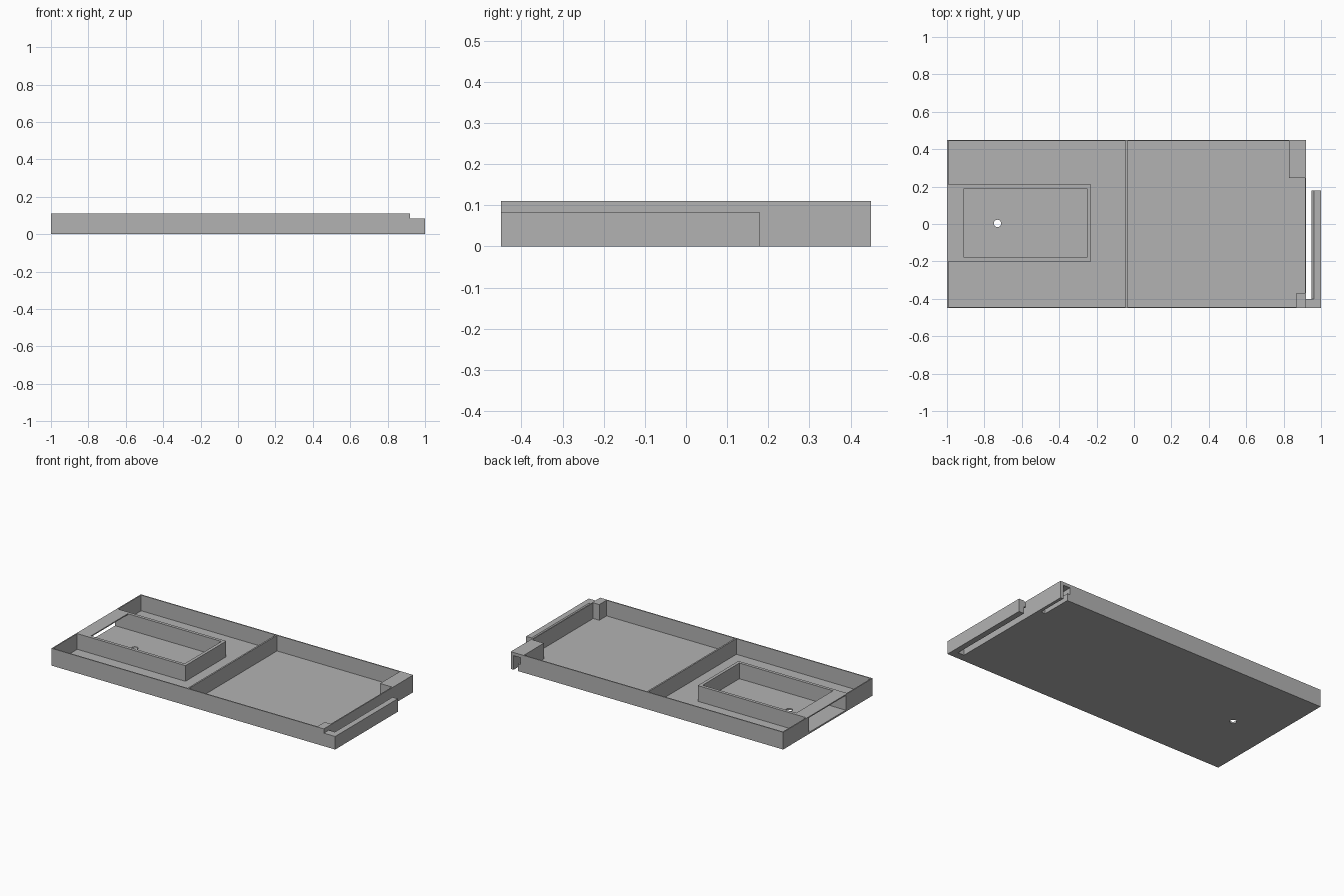
import bpy
import bmesh
from mathutils import Vector

old = bpy.data.objects.get("Cube")
if old:
    bpy.data.objects.remove(old, do_unlink=True)

grey = bpy.data.materials.new("plain_grey")
grey.use_nodes = True
COLOUR = (0.45, 0.45, 0.45, 1)
grey.diffuse_color = COLOUR
grey.node_tree.nodes["Principled BSDF"].inputs["Base Color"].default_value = COLOUR

TOP = 0.11      # rim height
FLOOR = 0.01    # floor thickness
WALL = 0.007    # rim wall thickness
LIP = 0.083     # height of the side rail


def prism(name, points, offset):
    """Extrude a flat outline into a closed solid."""
    bm = bmesh.new()
    face = bm.faces.new([bm.verts.new(p) for p in points])
    extruded = bmesh.ops.extrude_face_region(bm, geom=[face])
    moved = [v for v in extruded["geom"] if isinstance(v, bmesh.types.BMVert)]
    bmesh.ops.translate(bm, verts=moved, vec=Vector(offset))
    bmesh.ops.recalc_face_normals(bm, faces=bm.faces)
    mesh = bpy.data.meshes.new(name)
    bm.to_mesh(mesh)
    bm.free()
    mesh.materials.append(grey)
    obj = bpy.data.objects.new(name, mesh)
    bpy.context.scene.collection.objects.link(obj)
    return obj


def box(name, x0, x1, y0, y1, z0=0.0, z1=TOP):
    corners = [(x0, y0, z0), (x1, y0, z0), (x1, y1, z0), (x0, y1, z0)]
    return prism(name, corners, (0, 0, z1 - z0))


def rail(name, profile, y0, y1):
    """Extrude an x-z profile along y."""
    return prism(name, [(x, y0, z) for x, z in profile], (0, y1 - y0, 0))


# Floor, notched at the catch block, with a round hole
outline = [(-1, -0.45), (0.92, -0.45), (0.92, 0.245), (0.83, 0.245), (0.83, 0.45), (-1, 0.45)]
floor = prism("tray_floor", [(x, y, 0) for x, y in outline], (0, 0, FLOOR))
bpy.ops.mesh.primitive_cylinder_add(vertices=16, radius=0.02, depth=0.1, location=(-0.73, 0.003, 0))
cutter = bpy.context.object
cutter.hide_render = True
cut = floor.modifiers.new("hole", "BOOLEAN")
cut.operation = "DIFFERENCE"
cut.solver = "EXACT"
cut.object = cutter
evaluated = floor.evaluated_get(bpy.context.evaluated_depsgraph_get())
floor.data = bpy.data.meshes.new_from_object(evaluated)
floor.modifiers.clear()
bpy.data.objects.remove(cutter, do_unlink=True)

# Rim walls and divider
box("front_wall", -1, 0.87, -0.45, -0.45 + WALL)
box("back_wall", -1, 0.83, 0.45 - WALL, 0.45)
box("right_wall_front", -1, -1 + WALL, -0.45, -0.20)
box("right_wall_back", -1, -1 + WALL, 0.21, 0.45)
box("left_wall", 0.92 - WALL, 0.92, -0.37, 0.245)
box("divider", -0.045, -0.035, -0.45, 0.45)

# Pocket, open at the tray's end under a thin bridge
box("pocket_front_wall", -1, -0.23, -0.20, -0.18)
box("pocket_back_wall", -1, -0.23, 0.19, 0.21)
box("pocket_end_wall", -0.25, -0.23, -0.20, 0.21)
box("pocket_bridge", -1, -0.91, -0.18, 0.19, TOP - 0.007)

# Catch block with a hooked channel open to the back and below
box("catch_end", 0.83, 0.92, 0.245, 0.255)
rail("catch_block", [(0.83, 0), (0.87, 0), (0.87, 0.045), (0.85, 0.045), (0.85, 0.09),
                     (0.90, 0.09), (0.90, 0), (0.92, 0), (0.92, TOP), (0.83, TOP)], 0.255, 0.45)

# Front corner block and the hooked rail it carries
box("corner_block", 0.87, 0.92, -0.45, -0.37)
box("rail_arm", 0.92, 1, -0.45, -0.40, 0, LIP)
rail("hooked_rail", [(0.963, 0), (1, 0), (1, LIP), (0.963, LIP),
                     (0.95, 0.07), (0.95, 0.045), (0.963, 0.045)], -0.40, 0.18)
